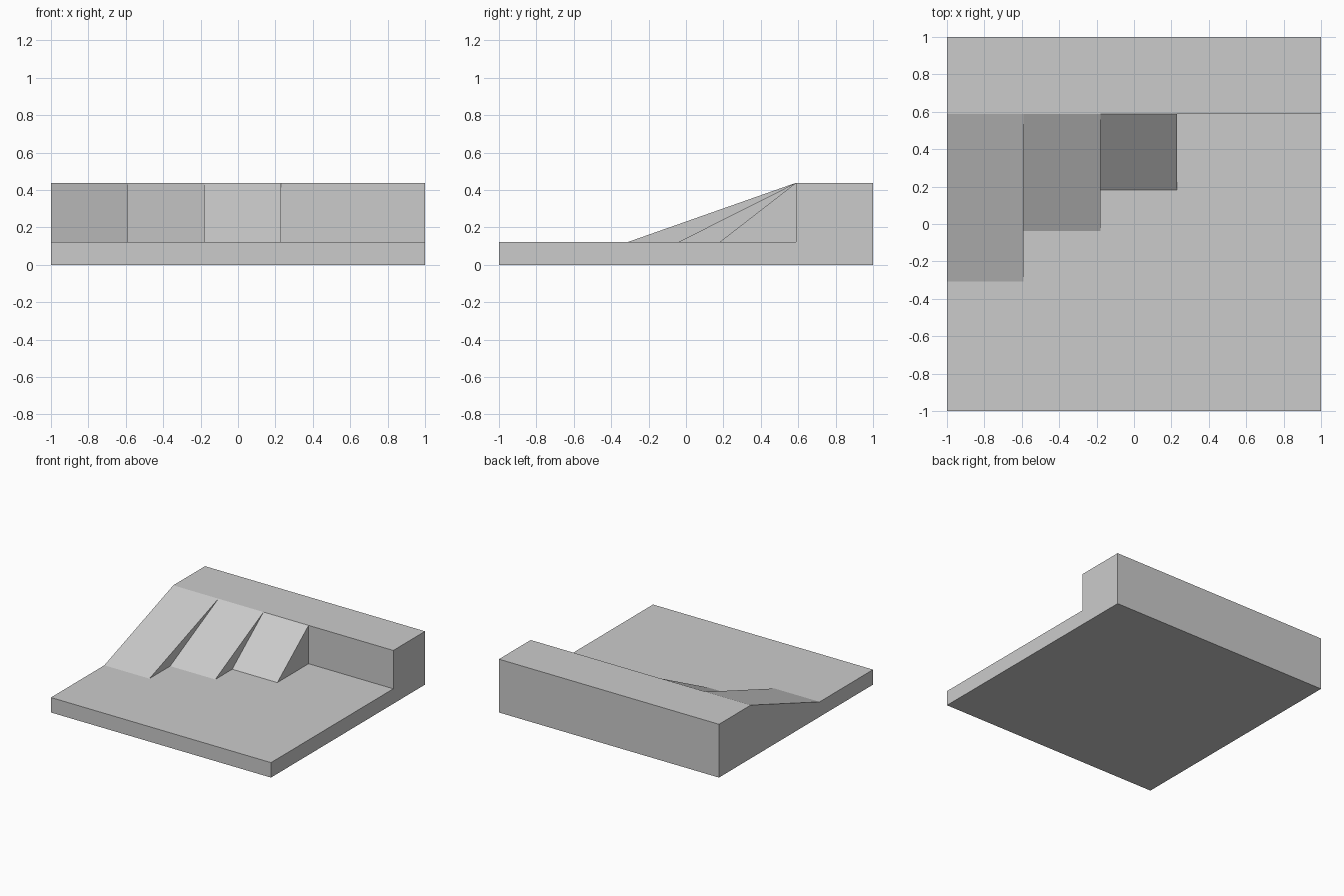
import bpy

if "Cube" in bpy.data.objects:
    bpy.data.objects.remove(bpy.data.objects["Cube"])

FLOOR, TOP, WALL = 0.123, 0.438, 0.588


def extrude_x(name, profile, x0, x1):
    """Solid from a (y, z) profile, counter-clockwise seen from +x."""
    n = len(profile)
    verts = [(x, y, z) for x in (x0, x1) for y, z in profile]
    faces = [tuple(reversed(range(n))), tuple(range(n, 2 * n))]
    faces += [(i, (i + 1) % n, n + (i + 1) % n, n + i) for i in range(n)]
    mesh = bpy.data.meshes.new(name)
    mesh.from_pydata(verts, [], faces)
    obj = bpy.data.objects.new(name, mesh)
    bpy.context.collection.objects.link(obj)
    return obj


# Floor slab with the raised ledge along the back
extrude_x("floor_and_ledge",
          [(-1, 0), (1, 0), (1, TOP), (WALL, TOP), (WALL, FLOOR), (-1, FLOOR)],
          -1, 1)

# Three ramps, each steeper than the one to its left
width = 0.41
ramps = (("shallow_ramp", -0.307), ("medium_ramp", -0.038), ("steep_ramp", 0.182))
for i, (name, foot) in enumerate(ramps):
    x0 = -1 + i * width
    extrude_x(name, [(foot, FLOOR), (WALL, FLOOR), (WALL, TOP)], x0, x0 + width)
